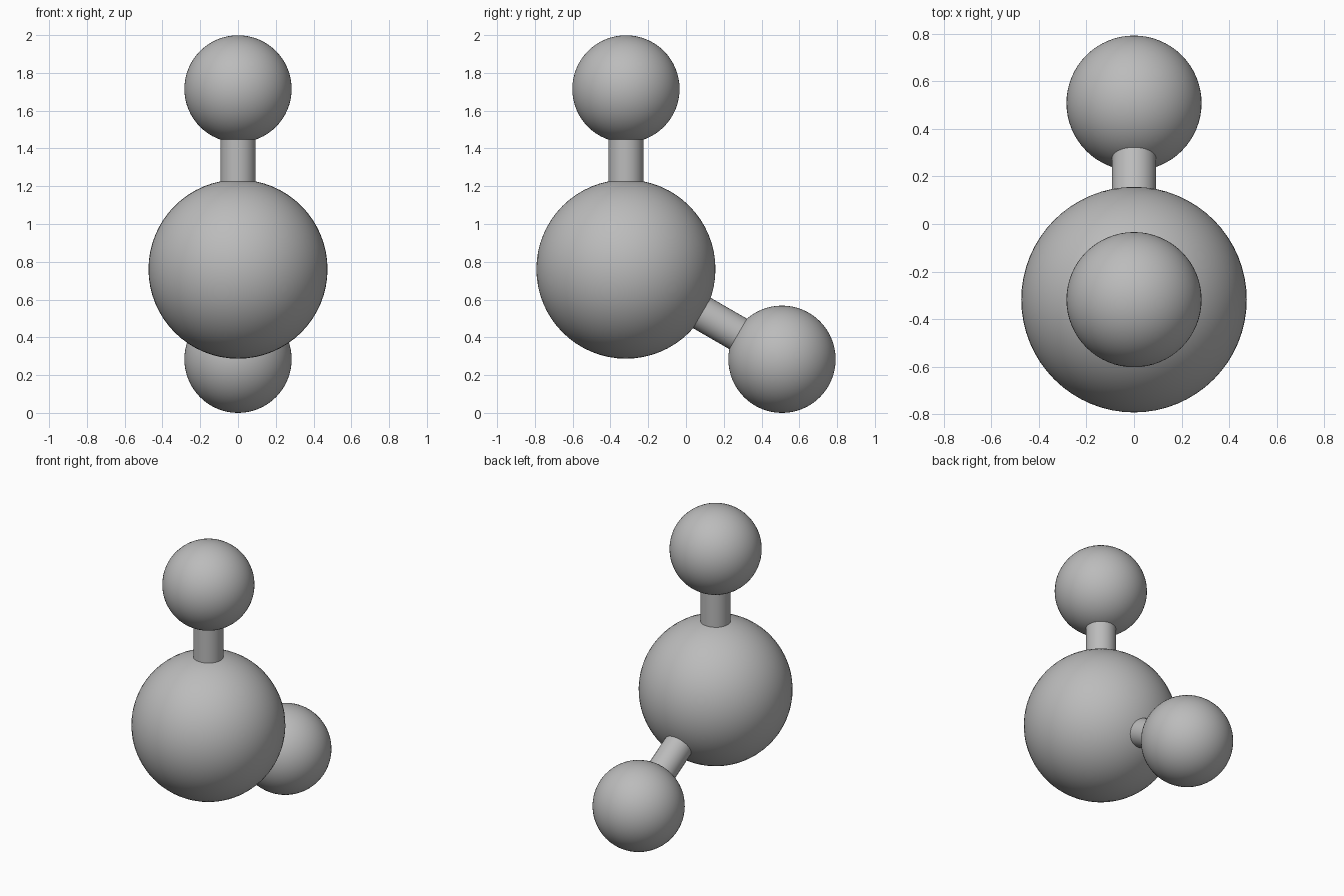
import bpy
import math
from mathutils import Vector

cube = bpy.data.objects.get("Cube")
if cube:
    bpy.data.objects.remove(cube, do_unlink=True)

# One plain grey for every part
grey = bpy.data.materials.new("plain_grey")
grey.use_nodes = True
colour = (0.5, 0.5, 0.5, 1)
grey.diffuse_color = colour
grey.node_tree.nodes["Principled BSDF"].inputs["Base Color"].default_value = colour

BIG, SMALL, ROD, LENGTH = 0.474, 0.284, 0.093, 0.954


def finish(name):
    obj = bpy.context.object
    obj.name = name
    obj.data.materials.append(grey)
    bpy.ops.object.shade_smooth_by_angle(angle=math.radians(40))


def ball(name, centre, radius):
    bpy.ops.mesh.primitive_uv_sphere_add(segments=64, ring_count=32, radius=radius,
                                         location=centre, rotation=(math.pi / 2, 0, 0))
    finish(name)


def rod(name, start, end):
    axis = end - start
    bpy.ops.mesh.primitive_cylinder_add(vertices=32, radius=ROD, depth=axis.length,
                                        location=(start + end) / 2,
                                        rotation=axis.to_track_quat("Z", "Y").to_euler())
    finish(name)


# Ball centres: one arm straight up, one 120 degrees away toward the back
centre = Vector((0, -0.318, 0.761))
tilt = math.radians(120)
top = centre + Vector((0, 0, LENGTH))
rear = centre + LENGTH * Vector((0, math.sin(tilt), math.cos(tilt)))

ball("central_ball", centre, BIG)
for side, end in (("top", top), ("rear", rear)):
    ball(side + "_ball", end, SMALL)
    rod(side + "_rod", centre, end)
